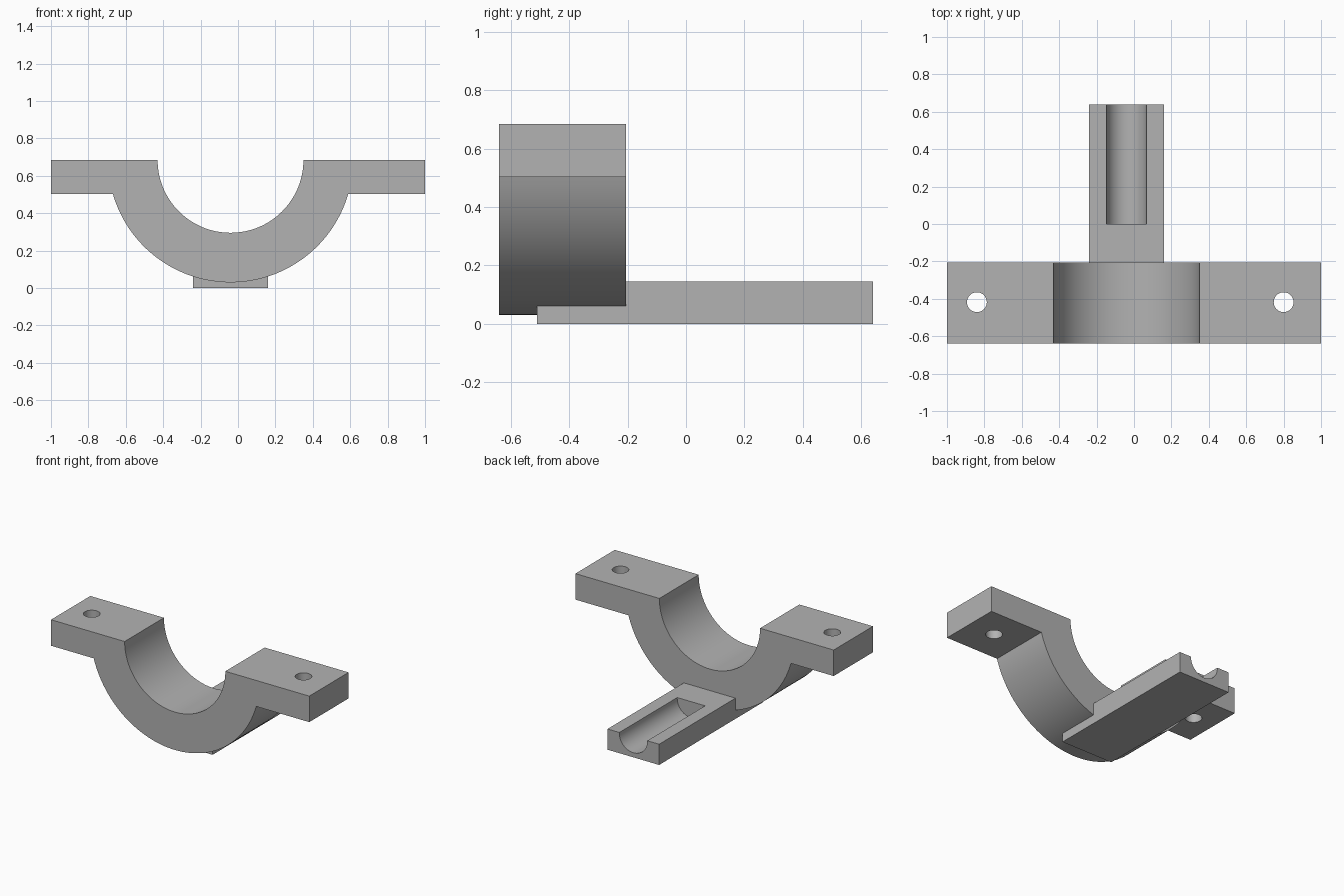
import bpy, bmesh, math

if "Cube" in bpy.data.objects:
    bpy.data.objects.remove(bpy.data.objects["Cube"], do_unlink=True)

grey = bpy.data.materials.new("plain_grey")
grey.use_nodes = True
colour = (0.448, 0.448, 0.448, 1)
grey.diffuse_color = colour
grey.node_tree.nodes["Principled BSDF"].inputs["Base Color"].default_value = colour

CX, TOP = -0.04, 0.685          # axis of the saddle, top of the flanges
INNER, OUTER, FLANGE_Z = 0.39, 0.655, 0.503
FRONT, SADDLE_BACK, ARM_BACK = -0.64, -0.205, 0.64


def arc(cx, cz, r, start, end, n):
    return [(cx + r * math.cos(start + (end - start) * i / n),
             cz + r * math.sin(start + (end - start) * i / n)) for i in range(n + 1)]


def extrude_y(name, profile, y0, y1):
    """Extrude an x-z outline from y0 to y1."""
    bm = bmesh.new()
    face = bm.faces.new([bm.verts.new((x, y0, z)) for x, z in profile])
    geom = bmesh.ops.extrude_face_region(bm, geom=[face])["geom"]
    moved = [v for v in geom if isinstance(v, bmesh.types.BMVert)]
    bmesh.ops.translate(bm, verts=moved, vec=(0, y1 - y0, 0))
    bmesh.ops.recalc_face_normals(bm, faces=bm.faces)
    mesh = bpy.data.meshes.new(name)
    bm.to_mesh(mesh)
    bm.free()
    obj = bpy.data.objects.new(name, mesh)
    bpy.context.collection.objects.link(obj)
    mesh.materials.append(grey)
    return obj


def boolean(target, tool, operation):
    """Apply a boolean and remove the tool."""
    bpy.context.view_layer.objects.active = target
    mod = target.modifiers.new("boolean", "BOOLEAN")
    mod.operation, mod.object, mod.solver = operation, tool, "EXACT"
    bpy.ops.object.modifier_apply(modifier=mod.name)
    bpy.data.objects.remove(tool, do_unlink=True)


# Half-round saddle with two flat flanges
dip = math.asin((TOP - FLANGE_Z) / OUTER)
outline = [(-1, TOP), (-1, FLANGE_Z)]
outline += arc(CX, TOP, OUTER, math.pi + dip, 2 * math.pi - dip, 64)
outline += [(1, FLANGE_Z), (1, TOP)]
outline += arc(CX, TOP, INNER, 2 * math.pi, math.pi, 64)
bracket = extrude_y("saddle_bracket", outline, FRONT, SADDLE_BACK)

# Bolt holes through the flanges
for x in (-0.84, 0.80):
    bpy.ops.mesh.primitive_cylinder_add(vertices=40, radius=0.053, depth=0.5,
                                        location=(x, -0.418, 0.6))
    hole = bpy.context.object
    hole.data.materials.append(grey)
    boolean(bracket, hole, "DIFFERENCE")

# Arm with a round groove open at the back
arm = extrude_y("arm", [(-0.24, 0), (0.16, 0), (0.16, 0.145), (-0.24, 0.145)], -0.51, ARM_BACK)
groove_outline = arc(CX, 0.14, 0.108, math.pi, 2 * math.pi, 40)
groove_outline += [(CX + 0.108, 0.3), (CX - 0.108, 0.3)]
boolean(arm, extrude_y("groove", groove_outline, 0, 0.8), "DIFFERENCE")
boolean(bracket, arm, "UNION")

# Smooth curved walls, keep edges crisp
bpy.ops.object.select_all(action="DESELECT")
bracket.select_set(True)
bpy.context.view_layer.objects.active = bracket
bpy.ops.object.shade_smooth_by_angle(angle=math.radians(25))
